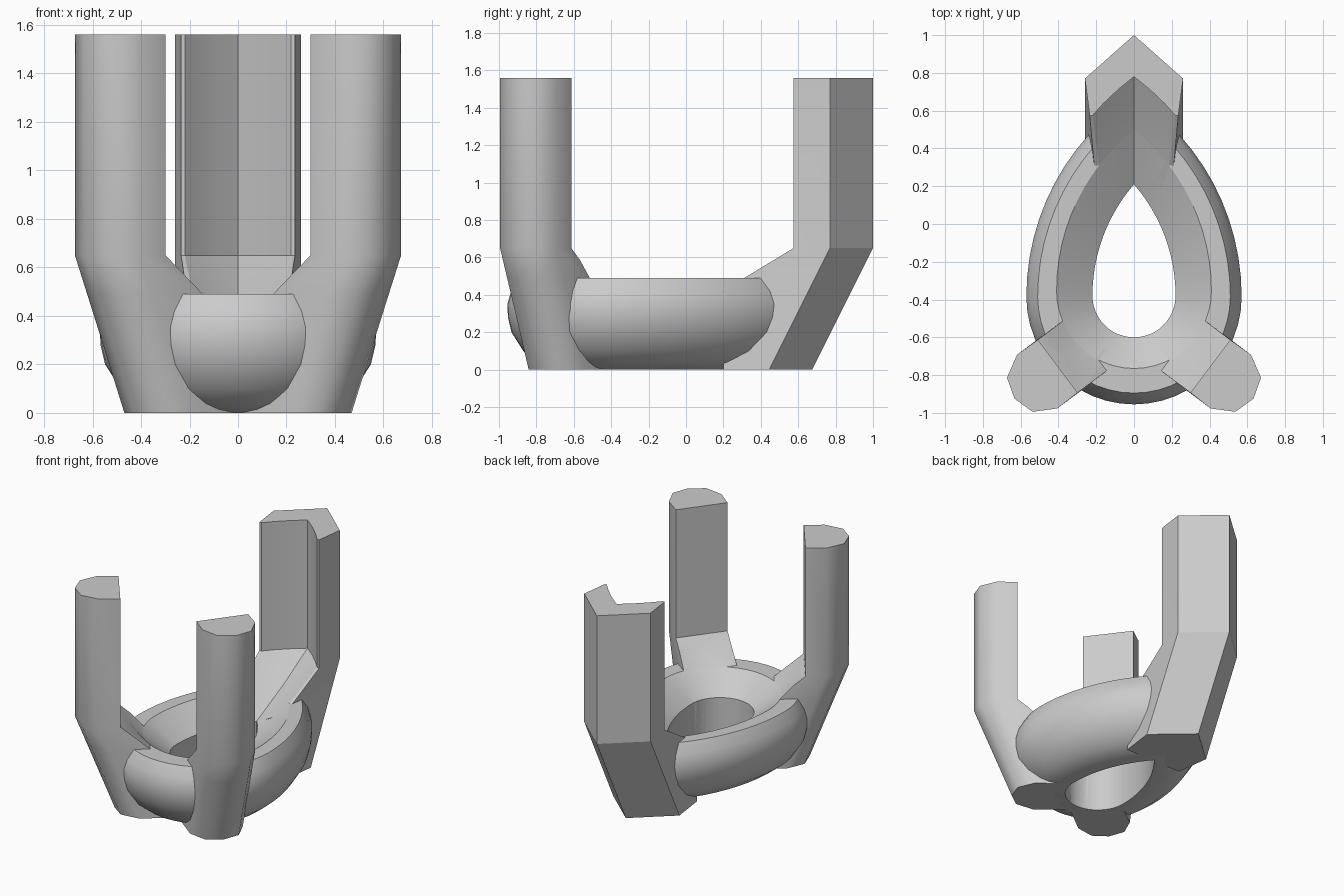
import bpy, bmesh, math

if "Cube" in bpy.data.objects:
    bpy.data.objects.remove(bpy.data.objects["Cube"])


def loft(name, rings):
    """Closed solid through matching rings of 3D points, bottom to top."""
    bm = bmesh.new()
    rows = [[bm.verts.new(p) for p in ring] for ring in rings]
    n = len(rows[0])
    for a, b in zip(rows, rows[1:]):
        for i in range(n):
            j = (i + 1) % n
            bm.faces.new((a[i], a[j], b[j], b[i]))
    bm.faces.new(rows[0][::-1])
    bm.faces.new(rows[-1])
    bmesh.ops.recalc_face_normals(bm, faces=bm.faces)
    me = bpy.data.meshes.new(name)
    bm.to_mesh(me)
    bm.free()
    ob = bpy.data.objects.new(name, me)
    bpy.context.collection.objects.link(ob)
    return ob


def pear(z, hw, bottom, tip, n=12):
    """Teardrop outline: half circle below, two large arcs meeting at a tip."""
    yc = bottom + hw
    h = tip - yc
    r = (hw * hw + h * h) / (2 * hw)
    end = math.asin(h / r)
    right = [(hw - r + r * math.cos(end * i / n), yc + r * math.sin(end * i / n))
             for i in range(n)]
    left = [(-x, y) for x, y in right[::-1]]
    low = [(hw * math.cos(a), yc + hw * math.sin(a))
           for a in (math.pi + math.pi * i / (2 * n) for i in range(1, 2 * n))]
    return [(x, y, z) for x, y in right + [(0, tip)] + left + low]


def select(ob):
    bpy.ops.object.select_all(action='DESELECT')
    ob.select_set(True)
    bpy.context.view_layer.objects.active = ob


def finish(ob, angle):
    """Cut the stone seat out of a part, then smooth it."""
    select(ob)
    m = ob.modifiers.new("seat", 'BOOLEAN')
    m.operation = 'DIFFERENCE'
    m.solver = 'EXACT'
    m.object = seat
    bpy.ops.object.modifier_apply(modifier=m.name)
    bpy.ops.object.shade_smooth_by_angle(angle=math.radians(angle))


# Stone seat cutter: open hole, sloped seat, straight walls above
seat = loft("seat_cutter", [
    pear(-0.2, 0.22, -0.60, 0.21),
    pear(0.35, 0.22, -0.60, 0.21),
    pear(0.49, 0.41, -0.765, 0.50),
    pear(0.65, 0.56, -0.90, 0.78),
    pear(1.80, 0.56, -0.90, 0.78)])
seat.hide_render = True

# Rounded pear-shaped basket ring
levels = [(0, .28), (.015, .215), (.04, .16), (.1, .085), (.2, .022),
          (.28, .003), (.35, 0), (.42, .02), (.49, .06)]
ring = loft("basket_ring", [pear(z, .57 - d, -.955 + d, .68 - 1.3 * d)
                            for z, d in levels])
finish(ring, 30)

# Two rounded front prongs, leaning out then rising straight
for side, label in ((1, "right"), (-1, "left")):
    rings = []
    for z, shift, inner in ((0, -.255, .40), (.35, -.118, .42), (.49, -.063, .582),
                            (.65, 0, .775), (1.56, 0, .775)):
        prof = [(inner, -.175), (.91 + shift, -.178), (1.026 + shift, -.113),
                (1.061 + shift, 0), (1.026 + shift, .113), (.91 + shift, .178),
                (inner, .175)]
        rings.append([(side * (.8 * u + .6 * (v - .36)), -.6 * u + .8 * (v - .36), z)
                      for u, v in prof])
    finish(loft(f"front_prong_{label}", rings), 44)

# V-shaped prong at the point
rings = []
for z, shift, inner in ((0, -.325, .20), (.42, -.115, .195), (.49, -.08, .31),
                        (.65, 0, .575), (1.56, 0, .575)):
    edge = .77 + shift
    w = .26 - .13 * (edge - inner)
    rings.append([(0, 1 + shift, z), (-.26, edge, z), (-w, inner, z),
                  (w, inner, z), (.26, edge, z)])
finish(loft("point_prong", rings), 15)

bpy.data.objects.remove(seat)
